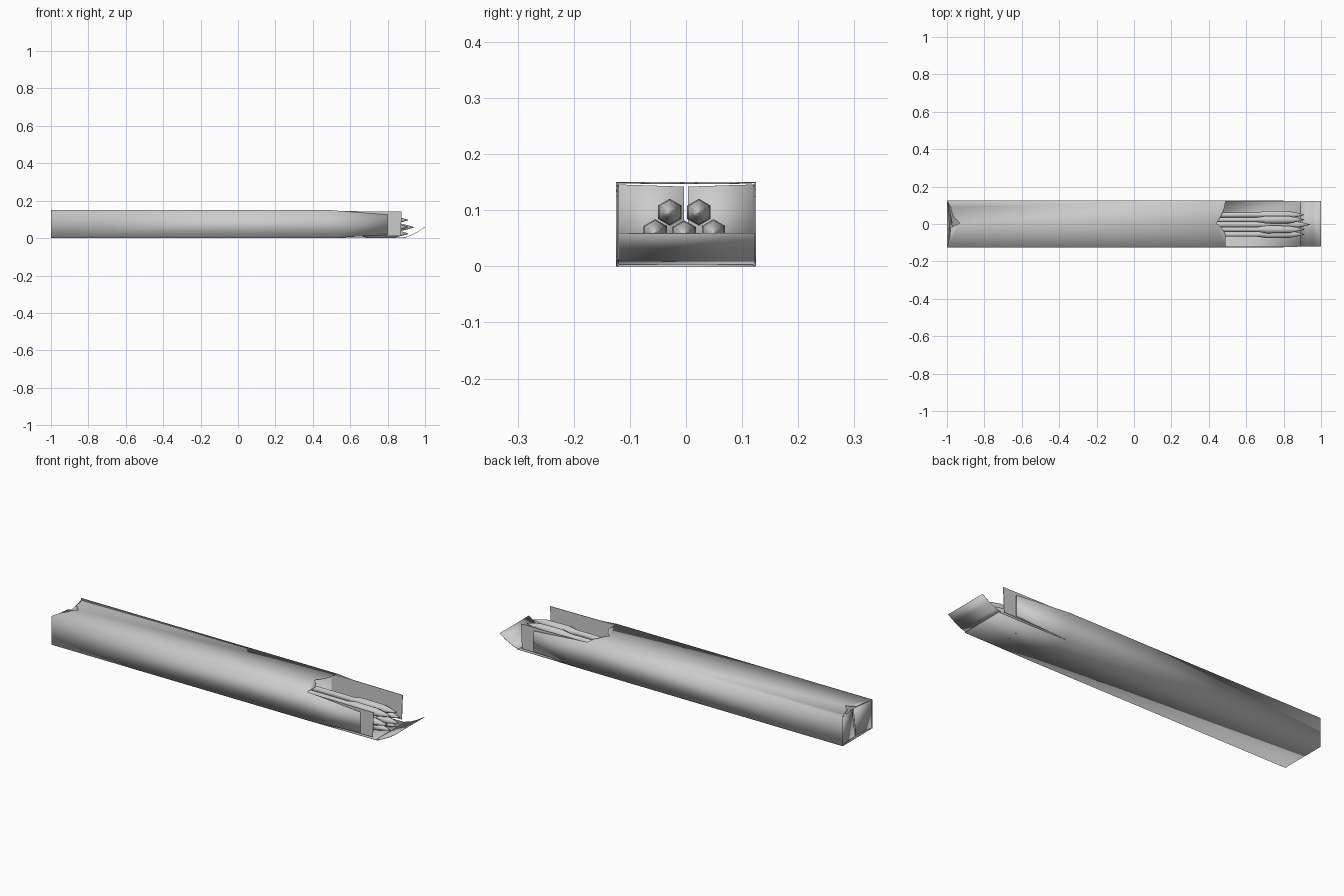
import bpy, bmesh, math

if "Cube" in bpy.data.objects:
    bpy.data.objects.remove(bpy.data.objects["Cube"])

W, H = 0.125, 0.15


def sheets(name, polys, thick, smooth=True):
    """Weld flat polygons into one thin card part."""
    bm = bmesh.new()
    for p in polys:
        bm.faces.new([bm.verts.new(c) for c in p])
    bmesh.ops.remove_doubles(bm, verts=bm.verts, dist=0.0005)
    bmesh.ops.recalc_face_normals(bm, faces=bm.faces)
    bmesh.ops.triangulate(bm, faces=bm.faces)
    me = bpy.data.meshes.new(name)
    bm.to_mesh(me)
    bm.free()
    for f in me.polygons:
        f.use_smooth = smooth
    ob = bpy.data.objects.new(name, me)
    bpy.context.collection.objects.link(ob)
    if thick:
        mod = ob.modifiers.new("card", 'SOLIDIFY')
        mod.thickness = thick
        mod.offset = -1
    return ob


# Outer sleeve: torn top, tapered side walls, floor
top = [(-1, -W), (0.49, -W), (0.49, -0.055), (0.47, -0.02), (0.44, 0.005),
       (0.46, 0.03), (0.48, 0.07), (0.49, W), (-1, W), (-0.98, 0.09),
       (-0.97, 0.04), (-0.93, 0.005), (-0.98, -0.02), (-0.985, -0.07)]
side = [(-1, 0), (0.5, 0), (0.8, 0.018), (0.8, 0.125), (0.49, H), (-1, H)]
sleeve = [[(x, y, H) for x, y in top]]
for s in (-1, 1):
    sleeve.append([(x, s * W, z) for x, z in side])
sleeve.append([(-1, -W, 0), (0.5, -W, 0), (0.9, -0.12, 0),
               (0.9, 0.12, 0), (0.5, W, 0), (-1, W, 0)])
sheets("box_sleeve", sleeve, 0.003)

# Inner liner walls showing past the torn sleeve
for s, n in ((-1, "front"), (1, "back")):
    y = s * 0.119
    sheets("liner_" + n, [[(0.46, y, 0.008), (0.87, y, 0.012), (0.875, y, 0.142),
                           (0.46, y, 0.145)]], 0.003, False)

# Opened end flap, curling upward
curve = [(0.89, 0.003), (0.92, 0.012), (0.96, 0.032), (1.0, 0.058)]
sheets("end_flap", [[(a[0], -0.12, a[1]), (b[0], -0.12, b[1]),
                     (b[0], 0.123, b[1]), (a[0], 0.123, a[1])]
                    for a, b in zip(curve, curve[1:])], 0.002)

# Closed end made of two folded tabs
for s, n in ((-1, "front"), (1, "back")):
    sheets("end_tab_" + n, [[(-0.993, s * 0.123, 0.003), (-0.985, s * 0.004, 0.003),
                             (-0.97, s * 0.004, 0.142), (-0.993, s * 0.123, 0.146)]],
           0.002)


def rod(name, y, z, shift=0.0):
    """Six-sided stick with a thicker head and a pointed tip."""
    prof = [(-0.9, 0.015), (0.66, 0.015), (0.71, 0.024),
            (0.83, 0.022), (0.87, 0.013), (0.91, 0.0015)]
    bm = bmesh.new()
    rings = []
    for x, r in prof:
        if x > 0:
            x += shift
        rings.append([bm.verts.new((x, y + r * math.sin(k * math.pi / 3),
                                    z + r * math.cos(k * math.pi / 3)))
                      for k in range(6)])
    for a, b in zip(rings, rings[1:]):
        for k in range(6):
            j = (k + 1) % 6
            bm.faces.new((a[k], a[j], b[j], b[k]))
    bm.faces.new(rings[0])
    bm.faces.new(rings[-1])
    bmesh.ops.recalc_face_normals(bm, faces=bm.faces)
    me = bpy.data.meshes.new(name)
    bm.to_mesh(me)
    bm.free()
    for f in me.polygons:
        f.use_smooth = True
    bpy.context.collection.objects.link(bpy.data.objects.new(name, me))


# Bundle of sticks packed in a hexagon, the middle one poking out
rod("stick_middle", -0.003, 0.058, 0.03)
for i in range(6):
    a = i * math.pi / 3
    rod(f"stick_{i + 1}", -0.003 + 0.052 * math.cos(a), 0.06 + 0.042 * math.sin(a))
